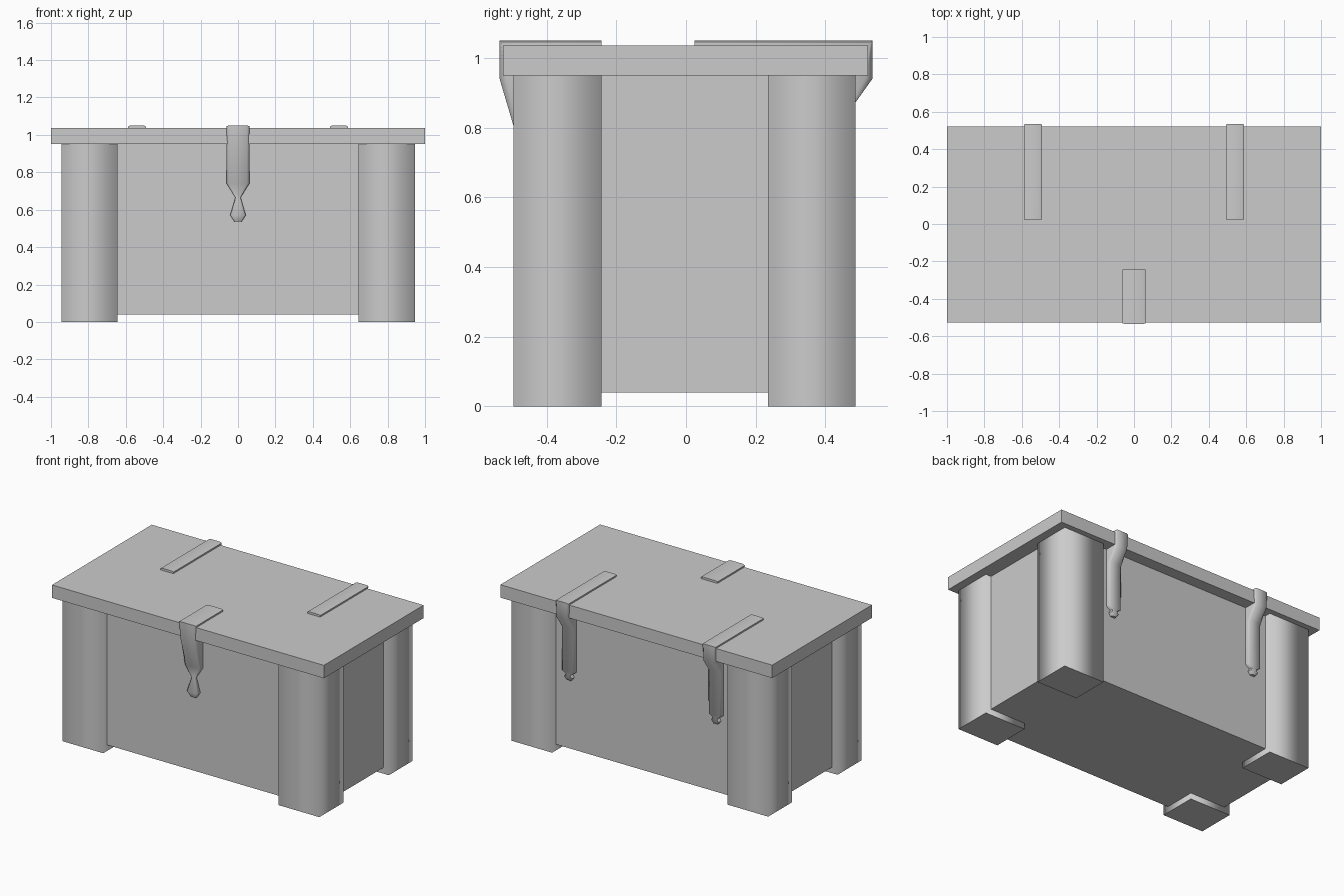
import bpy, bmesh

if "Cube" in bpy.data.objects:
    bpy.data.objects.remove(bpy.data.objects["Cube"])


def finish(name, bm, angle):
    bmesh.ops.recalc_face_normals(bm, faces=bm.faces[:])
    me = bpy.data.meshes.new(name)
    bm.to_mesh(me)
    bm.free()
    ob = bpy.data.objects.new(name, me)
    bpy.context.collection.objects.link(ob)
    bpy.ops.object.select_all(action='DESELECT')
    ob.select_set(True)
    bpy.context.view_layer.objects.active = ob
    bpy.ops.object.shade_smooth_by_angle(angle=angle)
    return ob


def box(name, lo, hi, round_sides=False):
    bm = bmesh.new()
    bmesh.ops.create_cube(bm, size=1)
    for v in bm.verts:
        v.co = [lo[i] + (v.co[i] + 0.5) * (hi[i] - lo[i]) for i in range(3)]
    ob = finish(name, bm, 0.6)
    if round_sides:
        # only the upright edges are shaded smooth
        for e in ob.data.edges:
            a, b = (ob.data.vertices[i].co for i in e.vertices)
            e.use_edge_sharp = abs(a.z - b.z) < 0.01
    return ob


def strap(name, x, stations):
    """Bent metal band: each station is outer (y, z), inner (y, z), half width."""
    bm = bmesh.new()
    rings = []
    for oy, oz, iy, iz, w in stations:
        my, mz = oy * 0.8 + iy * 0.2, oz * 0.8 + iz * 0.2
        c = w * 0.8
        pts = [(-w, iy, iz), (-w, my, mz), (-c, oy, oz),
               (c, oy, oz), (w, my, mz), (w, iy, iz)]
        rings.append([bm.verts.new((x + a, b, d)) for a, b, d in pts])
    for r, s in zip(rings, rings[1:]):
        for i in range(6):
            j = (i + 1) % 6
            bm.faces.new((r[i], r[j], s[j], s[i]))
    bm.faces.new(rings[0])
    bm.faces.new(rings[-1])
    return finish(name, bm, 0.9)


# Chest body
box("chest_body", (-0.905, -0.455, 0.04), (0.905, 0.445, 0.955))

# Corner posts, softly shaded
for side, x0, x1 in (("left", -0.945, -0.645), ("right", 0.645, 0.945)):
    for end, y0, y1 in (("front", -0.495, -0.243), ("back", 0.235, 0.486)):
        box(f"{end}_{side}_post", (x0, y0, 0), (x1, y1, 0.955), True)

# Lid
box("lid", (-1, -0.526, 0.95), (1, 0.522, 1.036))

# Front latch ending in a drop-shaped knob
strap("front_latch", 0, [
    (-0.243, 1.05, -0.243, 1.03, 0.061),
    (-0.535, 1.05, -0.515, 1.03, 0.061),
    (-0.535, 0.94, -0.45, 0.955, 0.061),
    (-0.476, 0.74, -0.445, 0.74, 0.061),
    (-0.470, 0.665, -0.445, 0.665, 0.014),
    (-0.484, 0.57, -0.445, 0.57, 0.042),
    (-0.474, 0.537, -0.445, 0.537, 0.02),
])

# Back hinges running over the lid and down the back
for side, x in (("left", -0.54), ("right", 0.54)):
    strap(f"{side}_hinge", x, [
        (0.025, 1.05, 0.025, 1.03, 0.047),
        (0.535, 1.05, 0.515, 1.03, 0.047),
        (0.535, 0.94, 0.44, 0.955, 0.047),
        (0.474, 0.855, 0.435, 0.84, 0.047),
        (0.472, 0.56, 0.435, 0.56, 0.047),
        (0.466, 0.54, 0.435, 0.54, 0.02),
        (0.470, 0.52, 0.435, 0.52, 0.03),
        (0.462, 0.50, 0.435, 0.50, 0.016),
    ])
